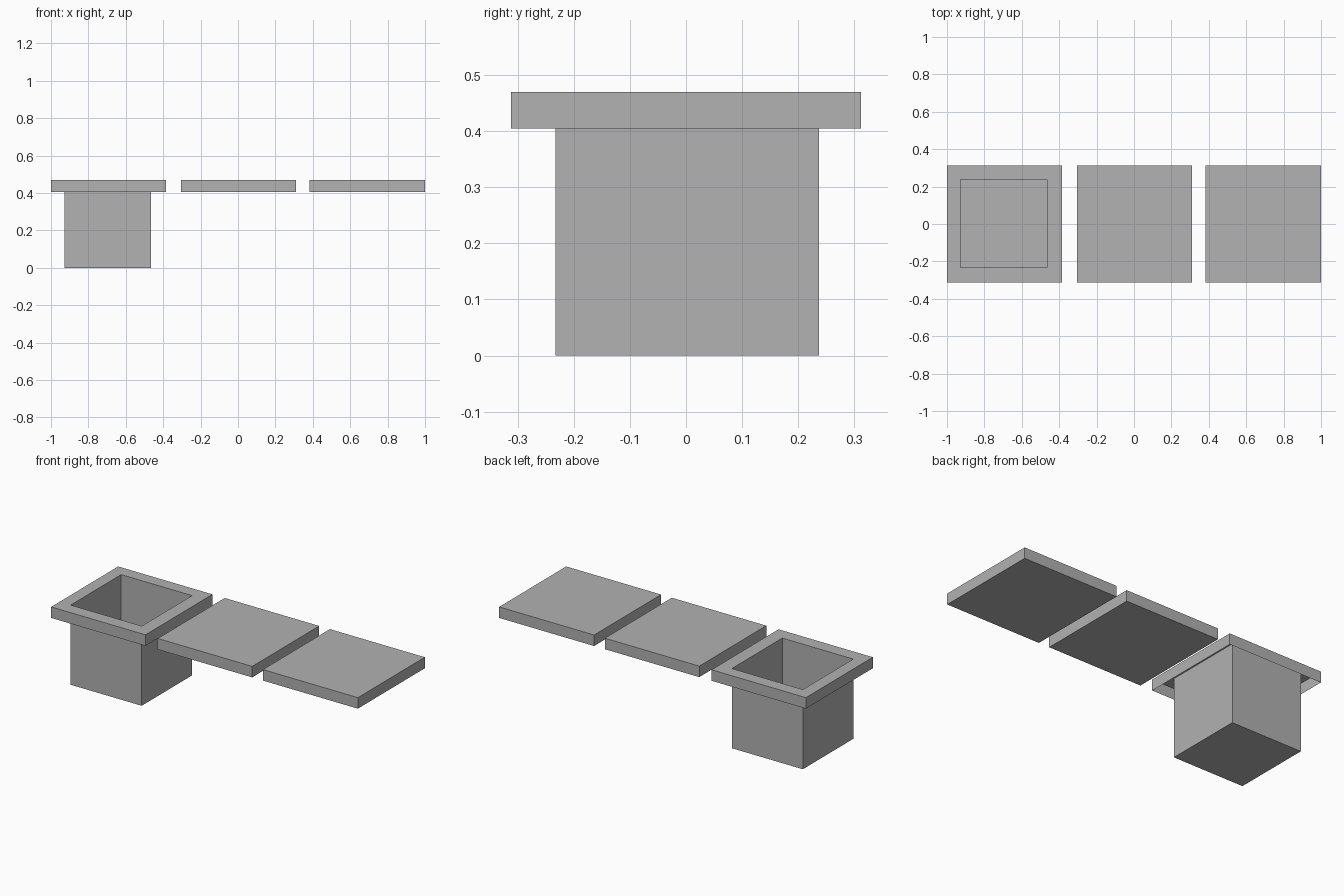
import bpy
import bmesh

default = bpy.data.objects.get("Cube")
if default:
    bpy.data.objects.remove(default, do_unlink=True)

grey = bpy.data.materials.new("plain grey")
grey.use_nodes = True
COLOUR = (0.445, 0.445, 0.445, 1)
grey.diffuse_color = COLOUR
grey.node_tree.nodes["Principled BSDF"].inputs["Base Color"].default_value = COLOUR

TOP, UNDER = 0.47, 0.405
OUTER = (-0.312, 0.312)          # front and back edges shared by all slabs


def ring(bm, x, y, z):
    """Four corner vertices of a rectangle at height z."""
    return [bm.verts.new((px, py, z)) for px, py in
            ((x[0], y[0]), (x[1], y[0]), (x[1], y[1]), (x[0], y[1]))]


def loft(name, sections, cap_start=True, cap_end=True):
    """Join rectangular sections in order, optionally closing the ends."""
    bm = bmesh.new()
    rings = [ring(bm, *s) for s in sections]
    for a, b in zip(rings, rings[1:]):
        for i in range(4):
            j = (i + 1) % 4
            bm.faces.new((a[i], a[j], b[j], b[i]))
    if cap_start:
        bm.faces.new(rings[0][::-1])
    if cap_end:
        bm.faces.new(rings[-1])
    bmesh.ops.recalc_face_normals(bm, faces=bm.faces[:])
    mesh = bpy.data.meshes.new(name)
    bm.to_mesh(mesh)
    bm.free()
    mesh.materials.append(grey)
    obj = bpy.data.objects.new(name, mesh)
    bpy.context.collection.objects.link(obj)
    return obj


# Open pit: thin floor and walls, flat rim, and a skirt that is open below
pit_x, pit_y = (-0.928, -0.465), (-0.233, 0.237)
rim_x = (-1.0, -0.385)
loft("pit_with_rim", [
    (pit_x, pit_y, 0),
    (pit_x, pit_y, TOP),
    (rim_x, OUTER, TOP),
    (rim_x, OUTER, UNDER),
], cap_end=False)

# Two solid floor slabs beside it
for name, x in (("middle_slab", (-0.305, 0.311)), ("left_slab", (0.381, 1.0))):
    loft(name, [(x, OUTER, UNDER), (x, OUTER, TOP)])
